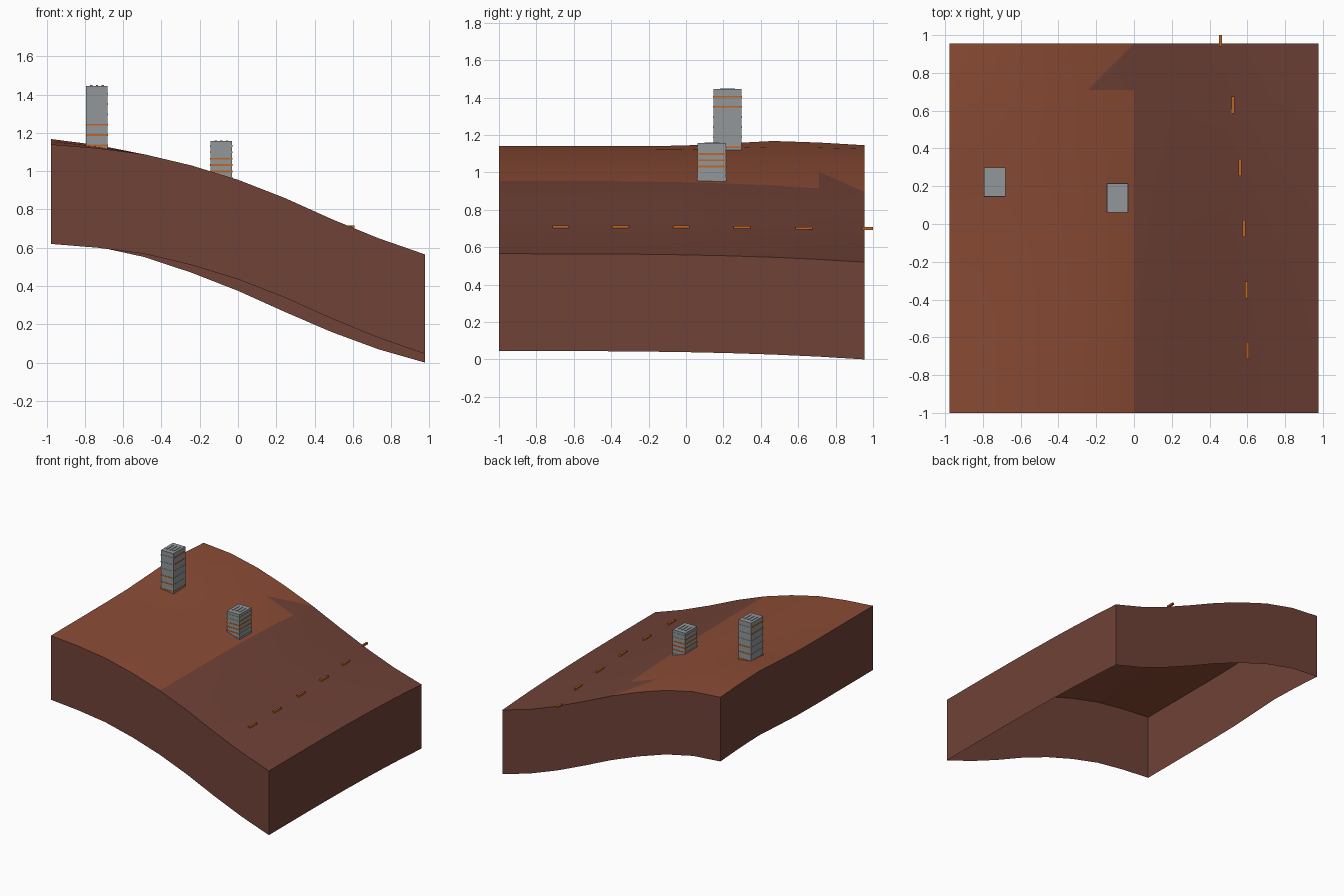
import bpy, bmesh, math
from mathutils import Matrix, Vector

cube = bpy.data.objects.get("Cube")
if cube:
    bpy.data.objects.remove(cube)


def material(name, rgb):
    m = bpy.data.materials.new(name)
    m.use_nodes = True
    m.diffuse_color = (*rgb, 1)
    m.node_tree.nodes["Principled BSDF"].inputs["Base Color"].default_value = (*rgb, 1)
    return m


CLAY = material("red clay", (0.26, 0.072, 0.036))
EARTH = material("dark earth", (0.16, 0.054, 0.038))
CONCRETE = material("concrete grey", (0.29, 0.31, 0.32))
ORANGE = material("rust orange", (0.55, 0.13, 0.015))

# Hillside height: front and back ridge profiles blended along y
FRONT = [1.14, 1.12, 1.088, 1.03, 0.955, 0.86, 0.75, 0.65, 0.565]
BACK = [1.14, 1.122, 1.07, 0.99, 0.895, 0.785, 0.68, 0.59, 0.52]
N = len(FRONT) - 1
HALF, Y0, DEPTH, SKIRT = 0.977, -1.0, 1.955, 0.52


def height(x, y):
    u = (x + HALF) / (2 * HALF) * N
    i = min(max(int(u), 0), N - 1)
    f = u - i
    front = FRONT[i] * (1 - f) + FRONT[i + 1] * f
    back = BACK[i] * (1 - f) + BACK[i + 1] * f
    t = ((y - Y0) / DEPTH) ** 3
    bump = 0.028 * (min(x, 0) / HALF) ** 2 * math.exp(-((y - 0.5) / 0.35) ** 2)
    return front + (back - front) * t + bump


def finish(bm, name, mats):
    mesh = bpy.data.meshes.new(name)
    bm.to_mesh(mesh)
    bm.free()
    for m in mats:
        mesh.materials.append(m)
    ob = bpy.data.objects.new(name, mesh)
    bpy.context.collection.objects.link(ob)
    return ob


def add_box(bm, centre, size, mat=0):
    mtx = Matrix.Translation(centre) @ Matrix.Diagonal((*size, 1))
    made = bmesh.ops.create_cube(bm, size=1, matrix=mtx)
    for f in {f for v in made["verts"] for f in v.link_faces}:
        f.material_index = mat


# Hillside: triangulated height grid with an open-bottomed skirt
bm = bmesh.new()
grid = []
for j in range(N + 1):
    y = Y0 + DEPTH * j / N
    xs = [-HALF + 2 * HALF * i / N for i in range(N + 1)]
    grid.append([bm.verts.new((x, y, height(x, y))) for x in xs])
for j in range(N):
    for i in range(N):
        a, b = grid[j][i], grid[j][i + 1]
        c, d = grid[j + 1][i + 1], grid[j + 1][i]
        lower, upper = bm.faces.new((a, b, c)), bm.faces.new((a, c, d))
        dark = i >= N // 2
        upper.material_index = int(dark)
        # one steep facet at the back edge is bare earth as well
        lower.material_index = int(dark or (i == N // 2 - 1 and j == N - 1))
rim = [e for e in bm.edges if e.is_boundary]
walls = bmesh.ops.extrude_edge_only(bm, edges=rim)["geom"]
for item in walls:
    if isinstance(item, bmesh.types.BMVert):
        item.co.z -= SKIRT
    elif isinstance(item, bmesh.types.BMFace):
        item.material_index = 1
bmesh.ops.recalc_face_normals(bm, faces=bm.faces)
if max(bm.faces, key=lambda f: f.calc_center_median().z).normal.z < 0:
    bmesh.ops.reverse_faces(bm, faces=bm.faces)
hill = finish(bm, "hillside", [CLAY, EARTH])
bpy.context.view_layer.objects.active = hill
hill.select_set(True)
bpy.ops.object.shade_smooth_by_angle(angle=math.radians(30))
hill.select_set(False)


# Towers: grey block, floor bands, some of them orange on each side
def tower(name, x, y, base, top, floors, front_orange, side_orange):
    w, d, t = 0.112, 0.152, 0.002
    bm = bmesh.new()
    add_box(bm, (x, y, (base + top) / 2), (w, d, top - base))
    step = (top - base) / (floors + 0.2)
    for k in range(floors):
        z = base + step * (k + 0.45)
        for s in (-1, 1):
            add_box(bm, (x, y + s * d / 2, z), (w, 2 * t, 0.009), int(k in front_orange))
            add_box(bm, (x + s * w / 2, y, z), (2 * t, d, 0.009), int(k in side_orange))
    # low roof ribs
    for s in (-1, 0, 1):
        add_box(bm, (x + s * 0.03, y, top + 0.002), (0.012, 0.08, 0.004))
    finish(bm, name, [CONCRETE, ORANGE])


tower("tall_tower", -0.737, 0.222, 1.11, 1.445, 6, {0, 1, 2}, {0, 4, 5})
tower("short_tower", -0.087, 0.138, 0.95, 1.157, 6, {1, 2, 3}, {2, 3, 4})

# Dashed trail markers curving along the slope
trail = [(0.60, -0.67), (0.595, -0.35), (0.582, -0.025), (0.56, 0.30), (0.525, 0.63), (0.458, 0.97)]
bm = bmesh.new()
for x, y in trail:
    length = min(0.09, 2 * (1 - y))
    add_box(bm, (x, y, height(x, min(y, 0.95)) + 0.006), (0.016, length, 0.014))
finish(bm, "trail_markers", [ORANGE])
